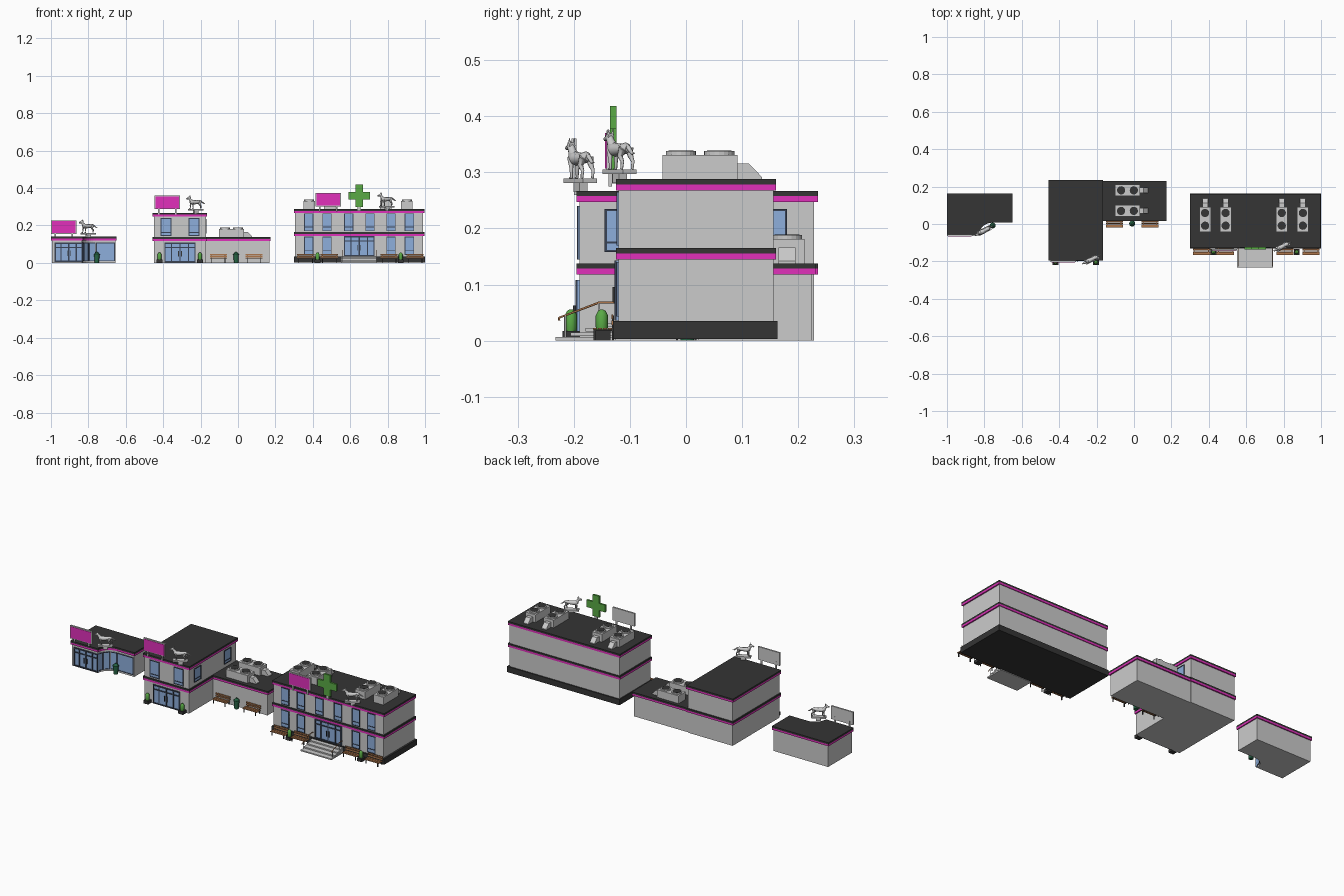
import bpy, bmesh, math
from mathutils import Matrix, Vector

if "Cube" in bpy.data.objects:
    bpy.data.objects.remove(bpy.data.objects["Cube"])

PINK, DARK, GLASS = (0.75, 0.03, 0.5, 1), (0.035, 0.035, 0.035, 1), (0.27, 0.43, 0.72, 1)
FRAME, GREEN, WOOD = (0.04, 0.055, 0.09, 1), (0.1, 0.4, 0.06, 1), (0.42, 0.18, 0.07, 1)
BIN = (0.02, 0.13, 0.06, 1)
mats = {}


def finish(name, bm, color=None, M=Matrix()):
    bmesh.ops.recalc_face_normals(bm, faces=bm.faces)
    me = bpy.data.meshes.new(name)
    bm.to_mesh(me)
    bm.free()
    ob = bpy.data.objects.new(name, me)
    bpy.context.collection.objects.link(ob)
    ob.matrix_world = M
    paint(ob, color)
    return ob


def paint(ob, color):
    if color:
        if color not in mats:
            mats[color] = bpy.data.materials.new("paint_%d" % len(mats))
            mats[color].diffuse_color = color
        ob.data.materials.append(mats[color])


def boxes(name, items, color=None, M=Matrix()):
    bm = bmesh.new()
    for x0, x1, y0, y1, z0, z1 in items:
        T = Matrix.Translation(((x0 + x1) / 2, (y0 + y1) / 2, (z0 + z1) / 2))
        bmesh.ops.create_cube(bm, size=1, matrix=T @ Matrix.Diagonal((x1 - x0, y1 - y0, z1 - z0, 1)))
    return finish(name, bm, color, M)


def prism(name, pts, z0, z1, color=None, M=Matrix()):
    bm = bmesh.new()
    f = bm.faces.new([bm.verts.new((x, y, z0)) for x, y in pts])
    top = bmesh.ops.extrude_face_region(bm, geom=[f])
    bmesh.ops.translate(bm, vec=(0, 0, z1 - z0), verts=[v for v in top["geom"] if isinstance(v, bmesh.types.BMVert)])
    return finish(name, bm, color, M)


def cyls(name, items, color=None, M=Matrix(), n=16):
    bm = bmesh.new()
    for x, y, z0, z1, r0, r1 in items:
        bmesh.ops.create_cone(bm, cap_ends=True, segments=n, radius1=r0, radius2=r1, depth=z1 - z0,
                              matrix=Matrix.Translation((x, y, (z0 + z1) / 2)))
    return finish(name, bm, color, M)


def tubes(name, paths, color=None, M=Matrix(), res=2):
    # each path is a list of (x, y, z, radius)
    cu = bpy.data.curves.new(name, "CURVE")
    cu.dimensions, cu.bevel_depth, cu.bevel_resolution, cu.use_fill_caps = "3D", 1, res, True
    for p in paths:
        s = cu.splines.new("POLY")
        s.points.add(len(p) - 1)
        for q, (x, y, z, r) in zip(s.points, p):
            q.co, q.radius = (x, y, z, 1), r
    ob = bpy.data.objects.new(name, cu)
    bpy.context.collection.objects.link(ob)
    ob.matrix_world = M
    bpy.ops.object.select_all(action="DESELECT")
    ob.select_set(True)
    bpy.context.view_layer.objects.active = ob
    bpy.ops.object.convert(target="MESH")
    paint(bpy.context.object, color)
    bpy.ops.object.shade_smooth_by_angle(angle=math.radians(50))


def place(x, y, z=0, deg=0):
    return Matrix.Translation((x, y, z)) @ Matrix.Rotation(math.radians(deg), 4, "Z")


def window(name, x, y, w, z0, z1, deg=0, bars=(), rails=(), d=0.004, t=0.004):
    # framed glass centred on (x, y), facing local -y
    M, h = place(x, y, 0, deg), w / 2
    boxes(name + "_glass", [(-h, h, -d / 2, 0.003, z0, z1)], GLASS, M)
    fr = [(-h, -h + t, -d, 0.003, z0, z1), (h - t, h, -d, 0.003, z0, z1),
          (-h, h, -d, 0.003, z0, z0 + t), (-h, h, -d, 0.003, z1 - t, z1)]
    fr += [(b - t / 2, b + t / 2, -d, 0.003, z0, z1) for b in bars]
    fr += [(-h, h, -d, 0.003, r - t / 2, r + t / 2) for r in rails]
    boxes(name + "_frame", fr, FRAME, M)


def entrance(name, x, y, w, z0, z1):
    window(name, x, y, w, z0, z1, 0, (-w * 0.27, 0, w * 0.27), (z1 - 0.025,), 0.007, 0.006)
    boxes(name + "_handles", [(s * 0.008 - 0.002, s * 0.008 + 0.002, -0.011, -0.006, z0 + 0.03, z0 + 0.06)
                              for s in (-1, 1)], DARK, place(x, y))


def band(name, pts, z):
    prism(name + "_stripe", pts, z, z + 0.0105, PINK)
    prism(name + "_cap", pts, z + 0.0105, z + 0.02, DARK)


def rect(x0, x1, y0, y1):
    return [(x0, y0), (x1, y0), (x1, y1), (x0, y1)]


def bench(x, y, w=0.09):
    M, h = place(x, y), w / 2
    boxes("bench_slats", [(-h, h, -0.016 + i * 0.009, -0.009 + i * 0.009, 0.02, 0.023) for i in range(4)]
          + [(-h, h, 0.017, 0.02, z, z + 0.008) for z in (0.028, 0.039)], WOOD, M)
    boxes("bench_legs", [b for s in (-1, 1) for b in (
        (s * h * .8 - .002, s * h * .8 + .002, -.015, -.011, 0, .02),
        (s * h * .8 - .002, s * h * .8 + .002, .018, .022, 0, .045),
        (s * h * .8 - .002, s * h * .8 + .002, -.015, .02, .017, .02))], DARK, M)


def planter(x, y):
    boxes("planter_pot", [(-0.015, 0.015, -0.015, 0.015, 0, 0.017)], DARK, place(x, y))
    tubes("planter_bush", [[(0, 0, 0.015, .009), (0, 0, .025, .011), (0, 0, .045, .011),
                            (0, 0, .053, .007), (0, 0, .056, .002)]], GREEN, place(x, y))


def litter_bin(x, y):
    cyls("litter_bin", [(0, 0, 0, .042, .012, .014), (0, 0, .042, .047, .016, .016),
                        (0, 0, .047, .058, .014, .005)], BIN, place(x, y), 12)


def sign(x, y, z):
    M = place(x, y, z)
    boxes("sign_board", [(-.068, .068, -.004, .005, 0.012, .085)] +
          [(s - .004, s + .004, 0, .006, -.015, .03) for s in (-.045, .045)], None, M)
    boxes("sign_panel", [(-.063, .063, -.006, -.003, .017, .08)], PINK, M)


def rooftop_unit(x, y, z, deg):
    # fan box with sloped duct on local +y
    M = place(x, y, z, deg)
    boxes("vent_box", [(-.031, .031, -.067, .067, 0, .043)], None, M)
    cyls("fan_rim", [(0, s * .034, .042, .05, .027, .027) for s in (-1, 1)], None, M, 20)
    cyls("fan_grille", [(0, s * .034, .049, .051, .022, .022) for s in (-1, 1)], DARK, M, 20)
    prism("vent_duct", [(.06, 0), (.11, 0), (.11, .004), (.087, .028), (.06, .028)], -.015, .015, None,
          M @ Matrix(((0, 0, 1, 0), (1, 0, 0, 0), (0, 1, 0, 0), (0, 0, 0, 1))))


def dog(x, y, z, deg):
    M = place(x, y, z, deg)
    boxes("statue_plinth", [(-.04, .038, -.014, .014, 0, .008), (-.012, .012, -.008, .008, -.016, 0)], None, M)
    paths = [[(-.036, 0, .047, .006), (-.03, 0, .046, .011), (-.016, 0, .043, .0125), (.006, 0, .044, .010),
              (.022, 0, .046, .0105), (.032, 0, .045, .006)],
             [(-.026, 0, .048, .010), (-.034, 0, .057, .0075), (-.039, 0, .065, .007)],
             [(-.033, 0, .067, .006), (-.04, 0, .067, .0075), (-.046, 0, .064, .0055), (-.056, 0, .062, .0035)],
             [(.03, 0, .049, .004), (.04, 0, .042, .0035), (.047, 0, .037, .003), (.055, 0, .037, .001)]]
    for s in (-1, 1):
        paths += [[(-.026, s * .007, .044, .006), (-.025 - s * .004, s * .008, .026, .0035),
                   (-.025 - s * .005, s * .008, .01, .0025), (-.031 - s * .005, s * .008, .009, .002)],
                  [(.024, s * .006, .046, .008), (.021 + s * .005, s * .008, .032, .005),
                   (.03 + s * .005, s * .008, .022, .003), (.027 + s * .005, s * .008, .009, .0025)],
                  [(-.036, s * .004, .07, .003), (-.035, s * .005, .08, .0005)]]
    tubes("dog_statue", paths, None, M)


# small building with a curved inner corner
def small_plan(e):
    arc = [(-.76 - (.075 - e) * math.cos(i * math.pi / 16), -.062 + (.075 - e) * math.sin(i * math.pi / 16))
           for i in range(9)]
    return [(-.995 - e, .158 + e), (-.995 - e, -.055 - e)] + \
        [(px, max(py, -.055 - e)) for px, py in arc] + [(-.655 + e, .013 - e), (-.655 + e, .158 + e)]


prism("small_walls", small_plan(0), 0, .125)
band("small_roof", small_plan(.006), .12)
entrance("small_entrance", -.905, -.055, .15, .006, .108)
window("small_shop_window", -.708, .013, .1, .01, .108)
for i in range(3):
    a = math.radians(15 + 30 * i)
    window("curved_window", -.76 - .074 * math.cos(a), -.062 + .074 * math.sin(a), .036, .01, .108, 90 - math.degrees(a))
sign(-.932, -.06, .143)
dog(-.8, -.035, .153, 28)
litter_bin(-.755, -.008)

# middle building: tower and low wing
boxes("tower_walls", [(-.45, -.172, -.19, .228, 0, .25)])
boxes("wing_walls", [(-.18, .168, .022, .224, 0, .12)])
band("tower_middle_band", rect(-.456, -.166, -.195, .235), .118)
band("tower_roof", rect(-.456, -.166, -.195, .235), .247)
band("wing_roof", rect(-.18, .175, .016, .231), .118)
entrance("tower_entrance", -.31, -.19, .165, .003, .108)
for x in (-.385, -.235):
    window("tower_front_window", x, -.19, .058, .145, .24, 0, (), (.163,))
for y in (-.115, .15):
    window("tower_side_window", -.172, y, .06, .158, .235, 90, (), (.175,))
sign(-.378, -.2, .275)
dog(-.225, -.188, .281, 26)
for y in (.18, .07):
    rooftop_unit(-.035, y, .138, -90)
for x in (-.105, .085):
    bench(x, -.003)
litter_bin(-.01, .002)
for x in (-.42, -.203):
    planter(x, -.205)

# large building on a dark base
boxes("large_base", [(.3, 1, -.13, .163, .003, .035)], DARK)
boxes("large_walls", [(.306, .99, -.12, .156, .035, .272)])
band("large_middle_band", rect(.3, .997, -.125, .16), .145)
band("large_roof", rect(.3, .997, -.125, .16), .268)
for i, x in enumerate((.378, .476, .592, .706, .818, .916)):
    window("upper_window", x, -.12, .05, .17, .265, 0, (), (.192,))
    if i not in (2, 3):
        window("lower_window", x, -.12, .05, .043, .14, 0, (), (.065,))
entrance("large_entrance", .648, -.12, .165, .036, .143)
for x in (.38, .49, .79, .903):
    rooftop_unit(x, .025, .288, 0)
sign(.482, -.138, .29)
dog(.797, -.118, .297, 28)
boxes("green_cross", [(.628, .668, -.135, -.124, .298, .418), (.59, .706, -.135, -.124, .338, .378)], GREEN)
boxes("cross_post", [(.64, .656, -.132, -.122, .28, .3)])

# front steps and handrails
boxes("front_steps", [(.552, .744, -.233 + i * .027, -.125, i * .008, i * .008 + .007) for i in range(4)])
for x in (.557, .739):
    r = .002
    tubes("handrail", [[(x, -.226, .036, r), (x, -.226, .041, r), (x, -.155, .068, r), (x, -.128, .068, r)]], WOOD)
    tubes("rail_posts", [[(x, -.215, .004, r), (x, -.215, .045, r)], [(x, -.155, .024, r), (x, -.155, .068, r)]])
for x in (.362, .488, .808, .947):
    bench(x, -.15, .092)
for x in (.425, .87):
    planter(x, -.15)

for m in bpy.data.materials:
    if m.users and not m.is_grease_pencil:
        m.use_nodes = True
        m.node_tree.nodes["Principled BSDF"].inputs["Base Color"].default_value = m.diffuse_color
